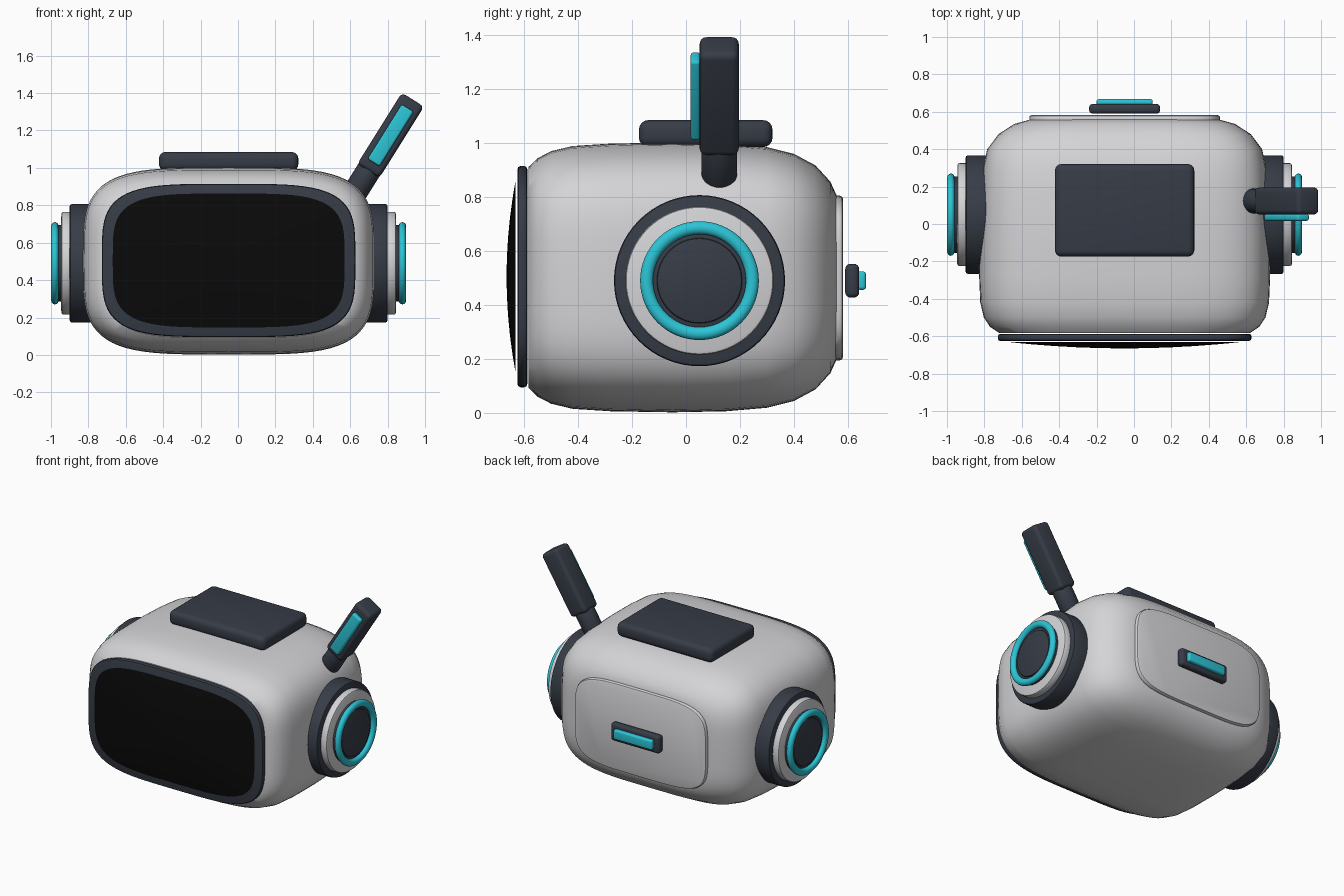
import bpy, bmesh, math
from mathutils import Matrix, Vector

cube = bpy.data.objects.get("Cube")
if cube:
    bpy.data.objects.remove(cube, do_unlink=True)

CX = -0.05            # head centre line
EAR_Y, EAR_Z = 0.05, 0.49


def material(name, rgb, rough=0.5):
    m = bpy.data.materials.new(name)
    m.use_nodes = True
    m.diffuse_color = (*rgb, 1)
    node = m.node_tree.nodes["Principled BSDF"]
    node.inputs["Base Color"].default_value = (*rgb, 1)
    node.inputs["Roughness"].default_value = rough
    return m


SHELL = material("light grey shell", (0.66, 0.66, 0.68))
DARK = material("dark slate", (0.037, 0.045, 0.062))
TEAL = material("bright teal", (0.025, 0.56, 0.68))
BLACK = material("glossy black", (0.003, 0.003, 0.003), 0.2)


def finish(bm, name, mat, matrix=Matrix()):
    bmesh.ops.recalc_face_normals(bm, faces=bm.faces)
    mesh = bpy.data.meshes.new(name)
    bm.to_mesh(mesh)
    bm.free()
    mesh.materials.append(mat)
    mesh.shade_smooth()
    mesh.set_sharp_from_angle(angle=math.radians(35))
    obj = bpy.data.objects.new(name, mesh)
    obj.matrix_world = matrix
    bpy.context.collection.objects.link(obj)
    return obj


def loft(name, mat, rings, power, matrix, segments=72):
    """Skin superellipse rings (depth, half width, half height) along local y."""
    bm = bmesh.new()
    loops = []
    for y, a, b in rings:
        loop = []
        for i in range(segments):
            t = math.tau * i / segments
            c, s = math.cos(t), math.sin(t)
            x = math.copysign(abs(c) ** (2 / power), c)
            z = math.copysign(abs(s) ** (2 / power), s)
            loop.append(bm.verts.new((a * x, y, b * z)))
        loops.append(loop)
    for p, q in zip(loops, loops[1:]):
        for i in range(segments):
            j = (i + 1) % segments
            bm.faces.new((p[i], p[j], q[j], q[i]))
    bm.faces.new(loops[0])
    bm.faces.new(loops[-1])
    return finish(bm, name, mat, matrix)


def plate(y0, y1, a, b, r):
    """Rings for a slab with rounded rims."""
    d = r * 0.3
    return [(y0, a - r, b - r), (y0 + d, a - d, b - d), (y0 + r, a, b),
            (y1 - r, a, b), (y1 - d, a - d, b - d), (y1, a - r, b - r)]


def box(name, mat, center, size, bevel, tilt=0):
    bm = bmesh.new()
    bmesh.ops.create_cube(bm, size=1, matrix=Matrix.Diagonal((*size, 1)))
    bmesh.ops.bevel(bm, geom=bm.edges[:], offset=bevel, segments=4,
                    profile=0.5, affect='EDGES')
    place = Matrix.Translation(center) @ Matrix.Rotation(tilt, 4, 'Y')
    return finish(bm, name, mat, place)


# Head shell, widest near the front and rounding in towards the back
head_rings = [
    (-0.583, 0.67, 0.41), (-0.55, 0.72, 0.442), (-0.5, 0.753, 0.468),
    (-0.42, 0.772, 0.487), (-0.28, 0.778, 0.496), (-0.05, 0.775, 0.5),
    (0.15, 0.768, 0.496), (0.3, 0.757, 0.483), (0.4, 0.735, 0.458),
    (0.48, 0.675, 0.415), (0.535, 0.59, 0.355), (0.56, 0.5, 0.3)]
mid = Matrix.Translation((CX, 0, 0.505))
loft("head_shell", SHELL, head_rings, 4, Matrix.Translation((CX, 0, 0.502)))

# Face frame and domed visor
loft("face_frame", DARK, plate(-0.625, -0.588, 0.678, 0.41, 0.012), 4, mid)
dome = [(-0.665 + 0.034 * s * s, 0.62 * s, 0.358 * s)
        for s in (0.05, 0.2, 0.4, 0.6, 0.8, 0.9, 1.0)]
loft("visor", BLACK, dome, 4, mid)

# Back panel with badge
loft("back_panel", SHELL, plate(0.54, 0.582, 0.51, 0.305, 0.012), 4.5,
     Matrix.Translation((CX, 0, 0.5)))
box("badge_base", DARK, (CX, 0.616, 0.49), (0.38, 0.052, 0.125), 0.02)
box("badge_light", TEAL, (CX, 0.65, 0.49), (0.3, 0.035, 0.068), 0.012)

# Top pad
box("top_pad", DARK, (CX, 0.073, 1.035), (0.745, 0.495, 0.1), 0.035)

# Ears, stacked discs measured outward from the centre line
for label, side in (("left", 1), ("right", -1)):
    turn = Matrix.Rotation(-side * math.pi / 2, 4, 'Z')
    place = Matrix.Translation((CX, EAR_Y, EAR_Z)) @ turn
    for part, mat, start, end, radius, rim in (
            ("ear_base", DARK, 0.68, 0.85, 0.317, 0.012),
            ("ear_collar", SHELL, 0.83, 0.895, 0.275, 0.012),
            ("ear_core", DARK, 0.87, 0.922, 0.205, 0.008),
            ("ear_cap", DARK, 0.9, 0.932, 0.158, 0.008)):
        loft(f"{label}_{part}", mat, plate(start, end, radius, radius, rim),
             2, place, 64)
    bpy.ops.mesh.primitive_torus_add(
        major_segments=64, minor_segments=14, major_radius=0.196,
        minor_radius=0.024, location=(CX + side * 0.929, EAR_Y, EAR_Z),
        rotation=(0, math.pi / 2, 0))
    ring = bpy.context.object
    ring.name = f"{label}_ear_light_ring"
    ring.scale.z = 0.85
    ring.data.materials.append(TEAL)
    bpy.ops.object.shade_smooth()

# Antenna leaning outward on the left side
tilt = math.radians(32)
axis = Vector((math.sin(tilt), 0, math.cos(tilt)))
body = Vector((0.816, 0.123, 1.174))
box("antenna_body", DARK, body, (0.14, 0.145, 0.45), 0.025, tilt)
box("antenna_light", TEAL, body + Vector((0, -0.088, 0)),
    (0.076, 0.036, 0.345), 0.012, tilt)
stem = (Matrix.Translation(body - axis * 0.37) @ Matrix.Rotation(tilt, 4, 'Y')
        @ Matrix.Rotation(math.pi / 2, 4, 'X'))
loft("antenna_stem", DARK, plate(0, 0.2, 0.066, 0.066, 0.02), 2, stem, 32)
